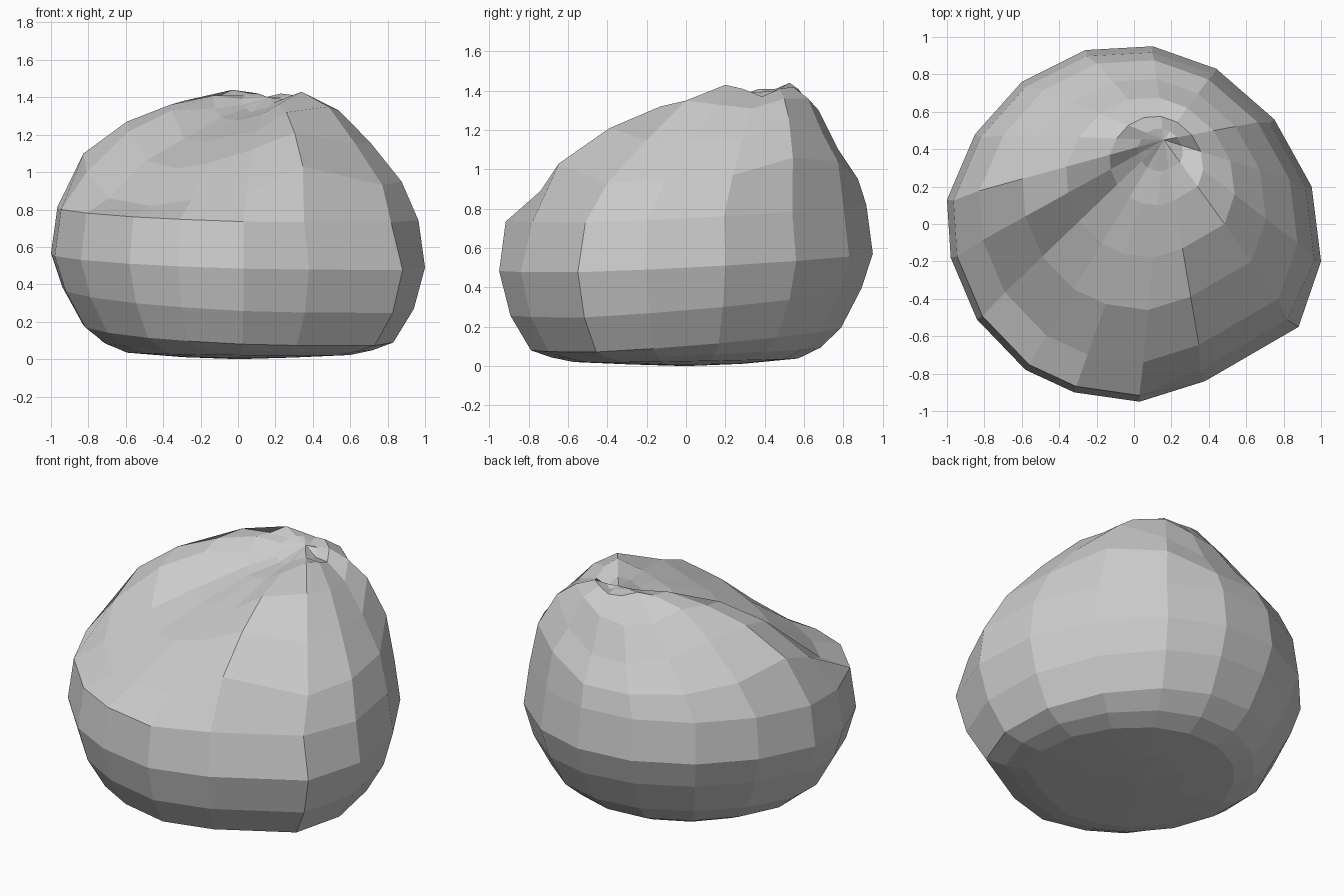
import bpy, bmesh

# widest outline seen from above (16 sides)
outline = [(-1, .13), (-.85, .48), (-.6, .76), (-.26, .93), (.1, .95), (.44, .83),
           (.75, .56), (.95, .2), (1, -.2), (.88, -.55), (.38, -.84), (.03, -.95),
           (-.32, -.9), (-.58, -.78), (-.84, -.51), (-.98, -.18)]
# belly profile: scale of the outline, height
belly = [(.3, .01), (.6, .03), (.72, .07), (.83, .14), (.94, .33), (1, .53), (.965, .78)]
# crown: height along each spoke from the off-centre tip to the rim;
# a crest at the back left and a lip at the right enclose a hollow at the front
tip = (.16, .45, 1.40)
steps = (.12, .25, .45, .65, .85)
crown = [(1.39, 1.41, 1.36, 1.27, 1.10), (1.41, 1.41, 1.38, 1.23, 1.02),
         (1.42, 1.44, 1.30, 1.14, .98), (1.42, 1.41, 1.28, 1.10, .96),
         (1.40, 1.40, 1.30, 1.10, .95), (1.39, 1.42, 1.36, 1.18, 1.04),
         (1.40, 1.41, 1.36, 1.27, 1.06), (1.36, 1.37, 1.31, 1.16, .97),
         (1.37, 1.41, 1.33, 1.16, .95), (1.39, 1.43, 1.35, 1.15, .93),
         (1.37, 1.36, 1.32, 1.21, 1.03), (1.34, 1.31, 1.22, 1.12, .89),
         (1.33, 1.29, 1.19, 1.05, .85), (1.32, 1.28, 1.16, 1.02, .82),
         (1.34, 1.29, 1.18, 1.06, .86), (1.36, 1.34, 1.33, 1.22, 1.00)]

bm = bmesh.new()
n = len(outline)


def belly_point(i, s, z):
    # rings dip toward the front right, where the rim also draws in
    if z > .7 and i in (9, 10):
        s -= .035
    x, y = outline[i][0] * s, outline[i][1] * s
    return x, y, max(.005, z + (.08 * y - .05 * x) * min(1, z / .15) * (.6 if z > .4 else 1))


# belly rings from the base to the rim
rings = [[bm.verts.new(belly_point(i, s, z)) for i in range(n)] for s, z in belly]

# crown rings converging on the tip
for k in reversed(range(len(steps))):
    s = steps[k]
    rings.append([bm.verts.new((tip[0] + (x - tip[0]) * s, tip[1] + (y - tip[1]) * s, crown[i][k]))
                  for i, (x, y) in enumerate(outline)])

# skin between the rings and close both ends
for a, b in zip(rings, rings[1:]):
    for i in range(n):
        j = (i + 1) % n
        bm.faces.new((a[i], a[j], b[j], b[i]))
for ring, point in ((rings[0], (0, 0, 0)), (rings[-1], tip)):
    v = bm.verts.new(point)
    for i in range(n):
        bm.faces.new((ring[i], ring[(i + 1) % n], v))
bmesh.ops.recalc_face_normals(bm, faces=bm.faces)

mesh = bpy.data.meshes.new("rounded_shell")
bm.to_mesh(mesh)
bm.free()
bpy.context.collection.objects.link(bpy.data.objects.new("rounded_shell", mesh))
